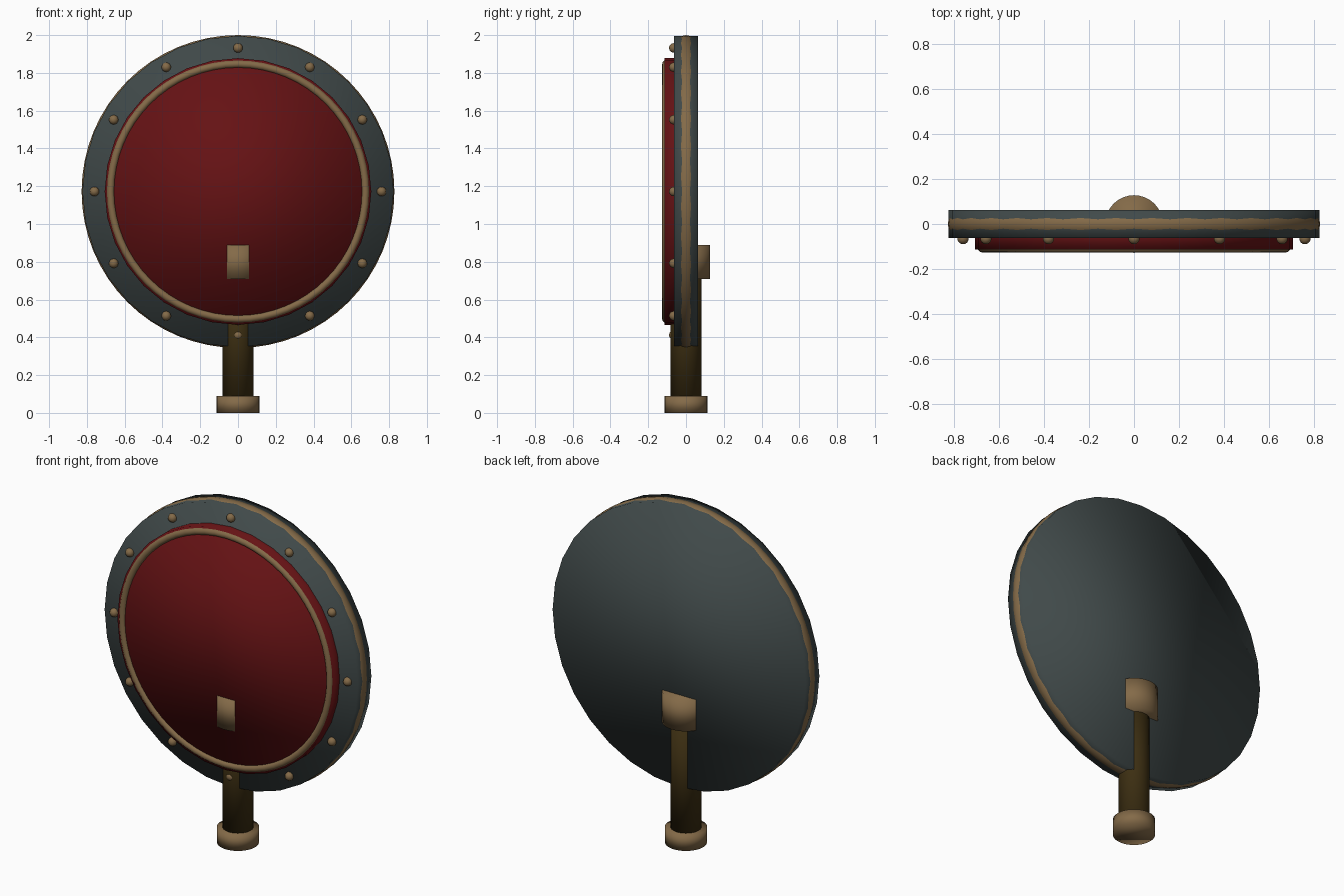
import bpy
from math import pi, sin, cos

cube = bpy.data.objects.get("Cube")
if cube:
    bpy.data.objects.remove(cube, do_unlink=True)


def material(name, rgb):
    m = bpy.data.materials.new(name)
    m.use_nodes = True
    m.diffuse_color = (*rgb, 1)
    m.node_tree.nodes["Principled BSDF"].inputs["Base Color"].default_value = (*rgb, 1)
    return m


slate = material("slate grey", (0.052, 0.068, 0.068))
red = material("deep red", (0.13, 0.006, 0.007))
brass = material("dull brass", (0.23, 0.145, 0.065))
wood = material("dark wood", (0.046, 0.028, 0.006))

CENTRE = 1.172       # height of the disc centre
FACE = -0.063        # front surface of the disc
FLAT = (pi / 2, 0, 0)


def finish(name, mat):
    ob = bpy.context.object
    ob.name = name
    ob.data.materials.append(mat)
    bpy.ops.object.shade_smooth()
    return ob


def disc(name, mat, radius, front, back):
    bpy.ops.mesh.primitive_cylinder_add(
        vertices=32, radius=radius, depth=back - front,
        location=(0, (front + back) / 2, CENTRE), rotation=FLAT)
    return finish(name, mat)


def post(name, mat, radius, bottom, top):
    bpy.ops.mesh.primitive_cylinder_add(
        vertices=32, radius=radius, depth=top - bottom,
        location=(0, 0, (bottom + top) / 2))
    return finish(name, mat)


def ring(name, mat, outer, minor, y):
    bpy.ops.mesh.primitive_torus_add(
        major_radius=outer - minor, minor_radius=minor,
        major_segments=64, minor_segments=16,
        location=(0, y, CENTRE), rotation=FLAT)
    return finish(name, mat)


# Round body, raised front panel and trim
disc("body_disc", slate, 0.824, FACE, -FACE)
disc("front_panel", red, 0.706, -0.113, 0)
ring("edge_trim", brass, 0.828, 0.055, 0)
ring("panel_trim", brass, 0.695, 0.02, -0.106)

# Rivets around the border
for i in range(12):
    a = i * pi / 6
    bpy.ops.mesh.primitive_uv_sphere_add(
        segments=16, ring_count=8, radius=0.025,
        location=(0.76 * sin(a), FACE - 0.002, CENTRE + 0.76 * cos(a)))
    finish(f"rivet_{i + 1}", brass)

# Handle with its end caps
post("handle", wood, 0.083, 0.04, 0.8)
post("handle_pommel", brass, 0.113, 0, 0.09)
post("handle_collar", brass, 0.128, 0.71, 0.89)
